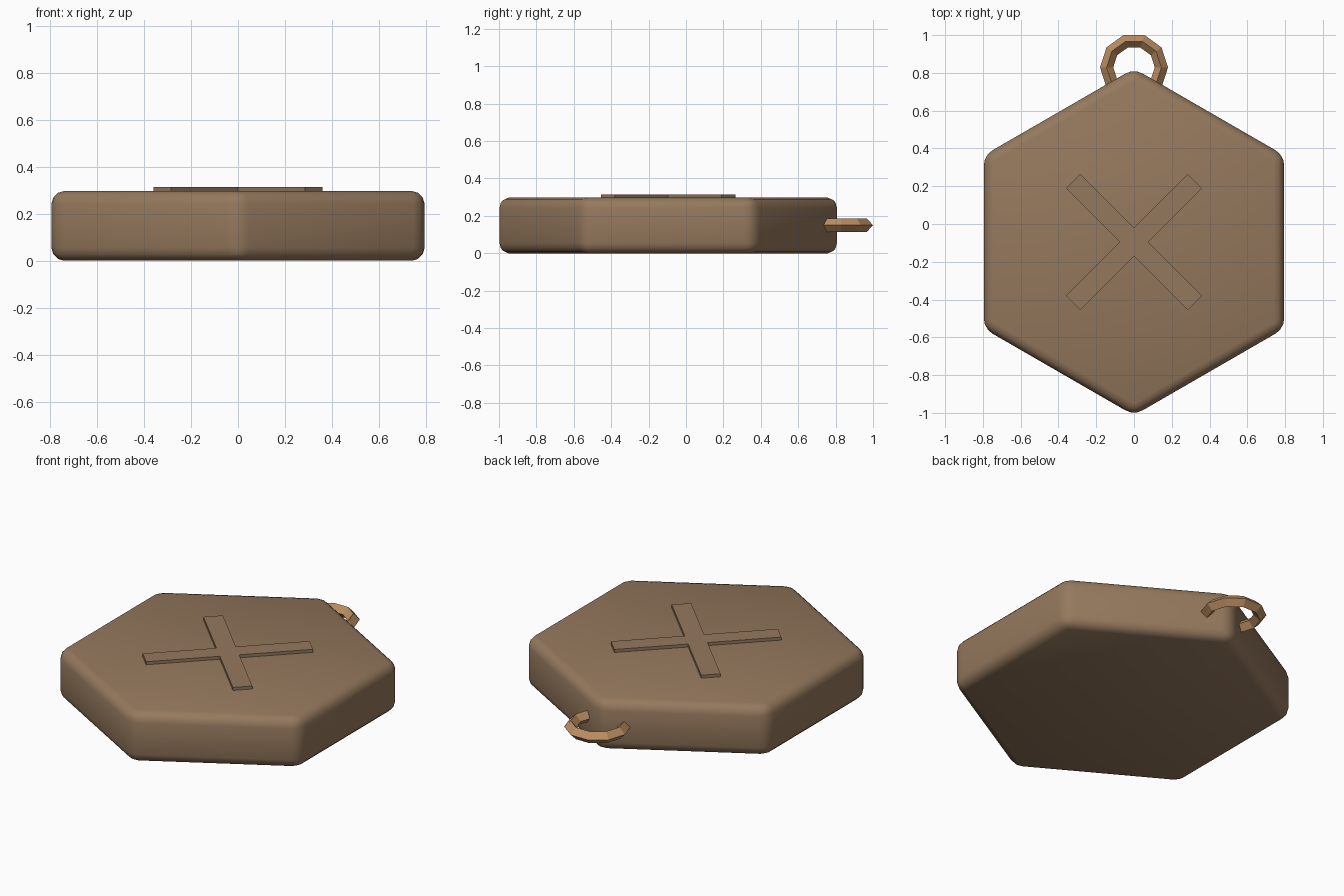
import bpy, bmesh, math

if "Cube" in bpy.data.objects:
    bpy.data.objects.remove(bpy.data.objects["Cube"])

CY = -0.095  # centre of the hexagonal body along y


def material(name, rgb):
    m = bpy.data.materials.new(name)
    m.diffuse_color = (*rgb, 1)
    m.use_nodes = True
    m.node_tree.nodes["Principled BSDF"].inputs["Base Color"].default_value = m.diffuse_color
    return m


brown = material("brown", (0.30, 0.19, 0.11))
copper = material("copper", (0.50, 0.27, 0.12))


def prism(name, points, z0, z1, mat):
    """Extrude a closed outline from z0 to z1."""
    bm = bmesh.new()
    face = bm.faces.new([bm.verts.new((x, y, z0)) for x, y in points])
    top = bmesh.ops.extrude_face_region(bm, geom=[face])["geom"]
    bmesh.ops.translate(bm, vec=(0, 0, z1 - z0),
                        verts=[v for v in top if isinstance(v, bmesh.types.BMVert)])
    bmesh.ops.recalc_face_normals(bm, faces=bm.faces)
    mesh = bpy.data.meshes.new(name)
    bm.to_mesh(mesh)
    bm.free()
    ob = bpy.data.objects.new(name, mesh)
    bpy.context.collection.objects.link(ob)
    mesh.materials.append(mat)
    return ob


# Rounded hexagonal body
R = 0.795 / math.cos(math.pi / 6)
hexagon = [(R * math.sin(i * math.pi / 3), CY + R * math.cos(i * math.pi / 3)) for i in range(6)]
body = prism("body", hexagon, 0, 0.297, brown)
bevel = body.modifiers.new("rounded_edges", "BEVEL")
bevel.width = 0.055
bevel.segments = 3
bevel.limit_method = "NONE"
body.data.shade_smooth()

# Raised diagonal cross on the top, one arm repeated four times
L, W = 0.456, 0.053
outline = []
for i in range(4):
    a = math.radians(45 + 90 * i)
    for u, v in ((L, -W), (L, W), (W, W)):
        outline.append((u * math.cos(a) - v * math.sin(a), CY + u * math.sin(a) + v * math.cos(a)))
prism("cross", outline, 0.28, 0.315, brown)

# Faceted hanging ring at the rear corner
bpy.ops.mesh.primitive_torus_add(major_segments=10, minor_segments=4, major_radius=0.145,
                                 minor_radius=0.035, location=(0, 0.829, 0.15))
ring = bpy.context.object
ring.name = "hanging_ring"
ring.data.materials.append(copper)
